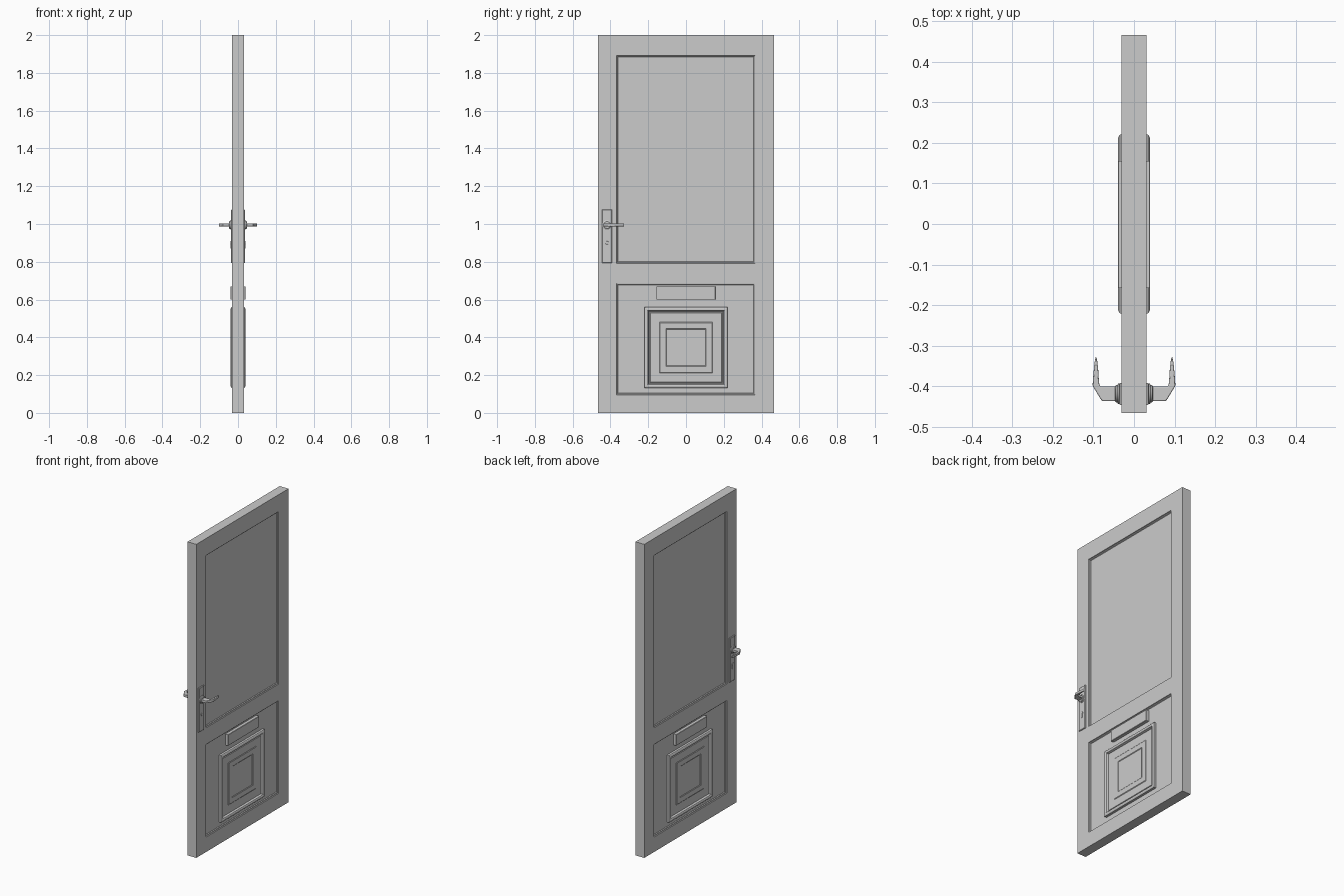
import bpy, bmesh, math
from mathutils import Matrix, Vector

if "Cube" in bpy.data.objects:
    bpy.data.objects.remove(bpy.data.objects["Cube"])

HX = 0.031                 # half thickness of the slab
LOCK_Y, LEVER_Z = -0.418, 0.995


def finish(name, bm, bevel=0.0, smooth=None):
    """Turn a bmesh of the +x side into an object mirrored to both faces."""
    bmesh.ops.remove_doubles(bm, verts=bm.verts, dist=1e-5)
    me = bpy.data.meshes.new(name)
    bm.to_mesh(me)
    bm.free()
    ob = bpy.data.objects.new(name, me)
    bpy.context.collection.objects.link(ob)
    if bevel:
        b = ob.modifiers.new("bevel", 'BEVEL')
        b.width, b.segments = bevel, 2
        b.limit_method = 'ANGLE'
    m = ob.modifiers.new("both_sides", 'MIRROR')
    m.merge_threshold = 1e-5
    if smooth:
        bpy.ops.object.select_all(action='DESELECT')
        ob.select_set(True)
        bpy.context.view_layer.objects.active = ob
        bpy.ops.object.shade_smooth_by_angle(angle=math.radians(smooth))
    return ob


def rings(bm, rect, profile, cap=True):
    """Nested rectangles in the yz plane; profile = (inset, x) from outside in."""
    y0, y1, z0, z1 = rect
    prev = None
    for d, x in profile:
        cur = [bm.verts.new((x, y, z)) for y, z in
               ((y0 + d, z0 + d), (y1 - d, z0 + d), (y1 - d, z1 - d), (y0 + d, z1 - d))]
        if prev:
            for i in range(4):
                j = (i + 1) % 4
                bm.faces.new((prev[i], prev[j], cur[j], cur[i]))
        prev = cur
    if cap:
        bm.faces.new(prev)


def prism(bm, pts, lo, hi):
    """Extrude a counter-clockwise xy outline from z = lo to z = hi."""
    a = [bm.verts.new((x, y, lo)) for x, y in pts]
    b = [bm.verts.new((x, y, hi)) for x, y in pts]
    bm.faces.new(a[::-1])
    bm.faces.new(b)
    for i in range(len(a)):
        j = (i + 1) % len(a)
        bm.faces.new((a[i], a[j], b[j], b[i]))


def lathe(bm, y, z, profile, n=24):
    """Turned part along x; profile = (x, radius)."""
    prev = None
    for x, r in profile:
        cur = [bm.verts.new((x, y + r * math.cos(2 * math.pi * i / n),
                             z + r * math.sin(2 * math.pi * i / n))) for i in range(n)]
        if prev:
            for i in range(n):
                j = (i + 1) % n
                bm.faces.new((prev[i], prev[j], cur[j], cur[i]))
        prev = cur
    bm.faces.new(prev)


# door slab: stiles, rails and two moulded recessed panels
ys = [-0.465, -0.368, 0.366, 0.465]
zs = [0, 0.095, 0.686, 0.792, 1.892, 2.0]
moulding = [(0, HX), (0.002, 0.026), (0.006, 0.025), (0.009, 0.02)]
bm = bmesh.new()
for i in range(3):
    for j in range(5):
        cell = (ys[i], ys[i + 1], zs[j], zs[j + 1])
        rings(bm, cell, moulding if i == 1 and j in (1, 3) else [(0, HX)])
for i in range(3):
    for z, s in ((0, 1), (2.0, -1)):
        q = [(0, ys[i], z), (0, ys[i + 1], z), (HX, ys[i + 1], z), (HX, ys[i], z)]
        bm.faces.new([bm.verts.new(p) for p in q[::s]])
for j in range(5):
    for y, s in ((ys[0], -1), (ys[-1], 1)):
        q = [(0, y, zs[j]), (0, y, zs[j + 1]), (HX, y, zs[j + 1]), (HX, y, zs[j])]
        bm.faces.new([bm.verts.new(p) for p in q[::s]])
finish("door_slab", bm)

# pet flap: rounded frame around a stepped panel
bm = bmesh.new()
rings(bm, (-0.22, 0.22, 0.132, 0.56),
      [(0, 0.019), (0, 0.034), (0.003, 0.037), (0.008, 0.039), (0.014, 0.039),
       (0.019, 0.036), (0.021, 0.031), (0.023, 0.024), (0.028, 0.024), (0.031, 0.028),
       (0.079, 0.028), (0.083, 0.031), (0.114, 0.031), (0.118, 0.028)])
finish("pet_flap", bm)

# letter plate
bm = bmesh.new()
rings(bm, (-0.157, 0.155, 0.599, 0.67), [(0, 0.019), (0, 0.038), (0.002, 0.04)])
finish("letter_plate", bm)

# handle back plate
bm = bmesh.new()
rings(bm, (-0.445, -0.391, 0.793, 1.076), [(0, 0.03), (0, 0.034), (0.003, 0.037)])
finish("handle_plate", bm)

# rose behind the lever
bm = bmesh.new()
lathe(bm, LOCK_Y, LEVER_Z, [(0.036, 0.025), (0.039, 0.025), (0.041, 0.022),
                            (0.044, 0.022), (0.047, 0.018)])
finish("lever_rose", bm, smooth=35)

# lever: neck and blade bending toward the door centre, tapering to the tip
bm = bmesh.new()
prism(bm, [(0.04, -0.436), (0.079, -0.436), (0.090, -0.418), (0.102, -0.398),
           (0.100, -0.370), (0.097, -0.340), (0.094, -0.326), (0.091, -0.332),
           (0.088, -0.360), (0.086, -0.392), (0.083, -0.400), (0.04, -0.400)],
      LEVER_Z - 0.008, LEVER_Z + 0.008)
finish("lever", bm, bevel=0.003, smooth=40)

# lock cylinder: round barrel with a straight lower part
bm = bmesh.new()
lathe(bm, LOCK_Y, 0.9, [(0.036, 0.009), (0.039, 0.009), (0.04, 0.008)], 16)
rings(bm, (LOCK_Y - 0.005, LOCK_Y + 0.005, 0.87, 0.9), [(0, 0.036), (0, 0.0395)])
finish("lock_cylinder", bm, smooth=35)
